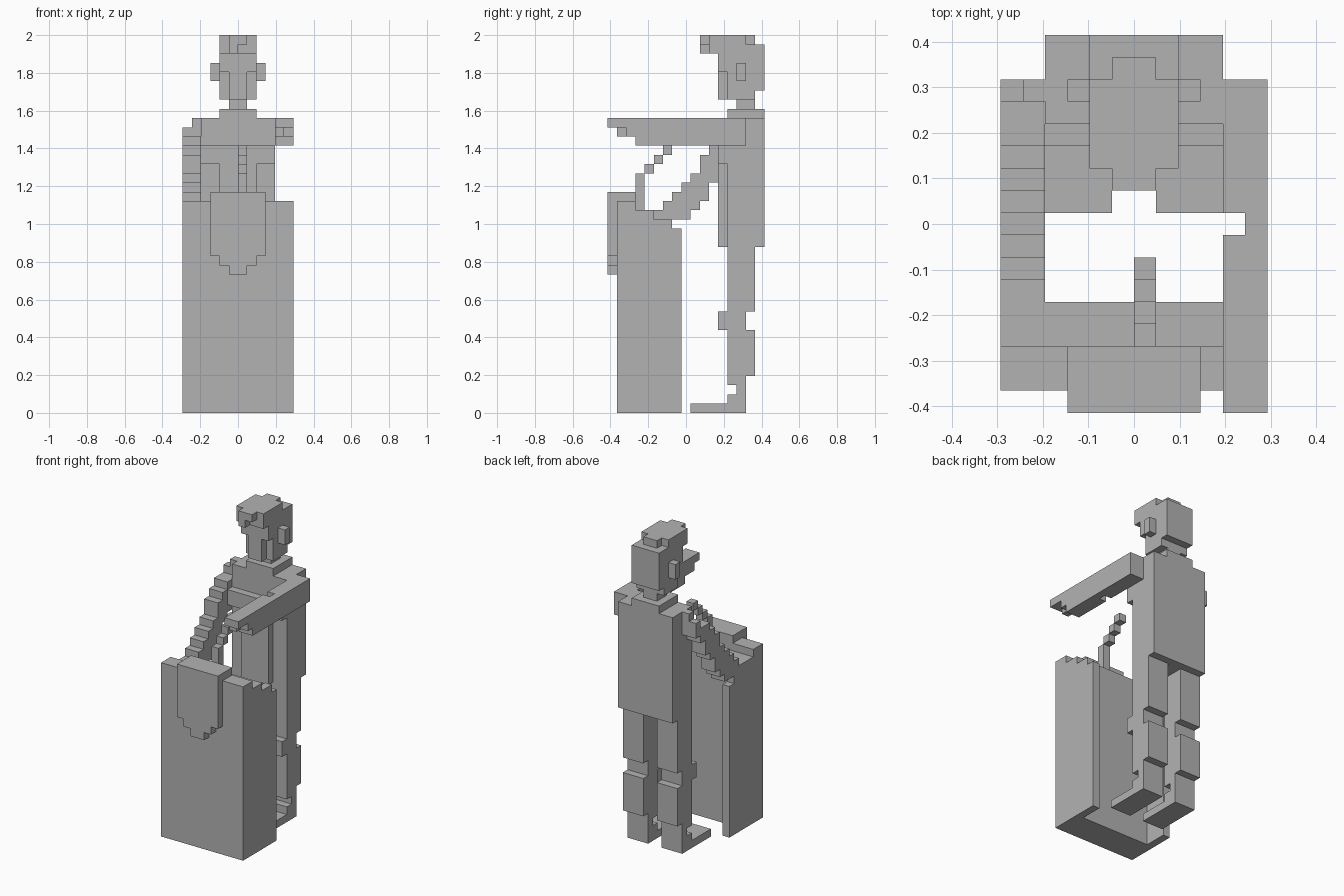
import bpy, bmesh
from itertools import product
from mathutils import Vector

cube = bpy.data.objects.get("Cube")
if cube:
    bpy.data.objects.remove(cube, do_unlink=True)

V = 2 / 41                      # size of one block
CENTRE = Vector((6, 8.5, 0))

grey = bpy.data.materials.new("plain_grey")
grey.use_nodes = True
grey.diffuse_color = (0.45, 0.45, 0.45, 1)
grey.node_tree.nodes["Principled BSDF"].inputs["Base Color"].default_value = grey.diffuse_color


def fill(boxes):
    """Block cells covered by (x0, x1, y0, y1, z0, z1) boxes."""
    return {c for b in boxes
            for c in product(range(b[0], b[1]), range(b[2], b[3]), range(b[4], b[5]))}


def part(name, boxes, cut=()):
    """Outer skin of a set of blocks, with flat areas merged."""
    cells = fill(boxes) - fill(cut)
    bm = bmesh.new()
    for cell in cells:
        for axis, side in product(range(3), (0, 1)):
            near = list(cell)
            near[axis] += 2 * side - 1
            if tuple(near) in cells:
                continue
            u, w = (axis + 1) % 3, (axis + 2) % 3
            ring = []
            for a, b in ((0, 0), (1, 0), (1, 1), (0, 1)):
                p = Vector(cell)
                p[axis] += side
                p[u] += a
                p[w] += b
                ring.append(bm.verts.new((p - CENTRE) * V))
            bm.faces.new(ring if side else ring[::-1])
    bmesh.ops.remove_doubles(bm, verts=bm.verts, dist=V / 100)
    bmesh.ops.dissolve_limit(bm, angle_limit=0.01, verts=bm.verts, edges=bm.edges)
    mesh = bpy.data.meshes.new(name)
    bm.to_mesh(mesh)
    bm.free()
    mesh.materials.append(grey)
    obj = bpy.data.objects.new(name, mesh)
    bpy.context.collection.objects.link(obj)


def mirror(boxes):
    return [(12 - b[1], 12 - b[0], *b[2:]) for b in boxes]


# Lectern: thick front, thin side walls stepping down towards the back
wall = [(0, 1, 5, 7, 0, 21), (0, 1, 7, 8, 0, 20)]
part("lectern", [(0, 12, 1, 3, 0, 23), (0, 12, 3, 5, 0, 22)] + wall + mirror(wall))

# Shield plate hanging over the lectern front
part("lectern_shield", [(3, 9, 0, 3, 23, 24), (3, 9, 0, 1, 17, 24),
                        (4, 8, 0, 1, 16, 17), (5, 7, 0, 1, 15, 16)])

# Stepped microphone
part("microphone", [(6, 7, 3, 4, 22, 26)] +
     [(6, 7, 4 + i, 5 + i, 26 + i, 27 + i) for i in range(3)])

# Legs and feet
leg = [(2, 5, 13, 16, 11, 18), (2, 5, 13, 15, 9, 11), (2, 5, 13, 16, 4, 9),
       (2, 5, 13, 15, 0, 4), (2, 5, 9, 13, 0, 1), (2, 5, 12, 13, 9, 11)]
heel_gap = [(2, 5, 13, 14, 2, 3)]
part("right_leg", leg, heel_gap)
part("left_leg", mirror(leg), mirror(heel_gap))

# Torso with raised chest and front panel, and a collar
part("torso", [(2, 10, 13, 17, 18, 32), (2, 10, 12, 13, 27, 29),
               (4, 8, 12, 13, 18, 27)])
part("collar", [(4, 8, 13, 17, 32, 33)])

# Lowered arm: each column has a bottom and a top
slope = [(21, 22), (21, 23), (21, 24), (21, 25), (22, 26), (23, 28),
         (25, 29), (26, 30), (28, 30)]
part("right_arm", [(0, 2, 5 + i, 6 + i, lo, hi) for i, (lo, hi) in enumerate(slope)] +
     [(0, 2, 14, 15, 29, 31), (1, 2, 14, 15, 31, 32)])

# Raised arm reaching forward, with a tapered hand
part("left_arm", [(10, 12, 0, 15, 31, 32), (10, 11, 1, 2, 30, 31),
                  (10, 12, 2, 14, 30, 31), (10, 12, 3, 15, 29, 30), (10, 12, 14, 15, 30, 31)],
     [(10, 11, 8, 9, 29, 32)])

# Neck, head, hair and ears
part("neck", [(5, 7, 14, 16, 33, 35)])
part("head", [(4, 8, 13, 16, 34, 40), (4, 8, 12, 13, 37, 40),
              (5, 7, 12, 13, 34, 37), (4, 8, 16, 17, 35, 40)])
part("hair", [(4, 8, 11, 15, 40, 41), (5, 7, 15, 16, 40, 41),
              (4, 8, 11, 12, 39, 40), (5, 7, 10, 11, 40, 41), (5, 6, 10, 11, 39, 40)])
ear = [(3, 4, 14, 15, 36, 38)]
part("right_ear", ear)
part("left_ear", mirror(ear))
